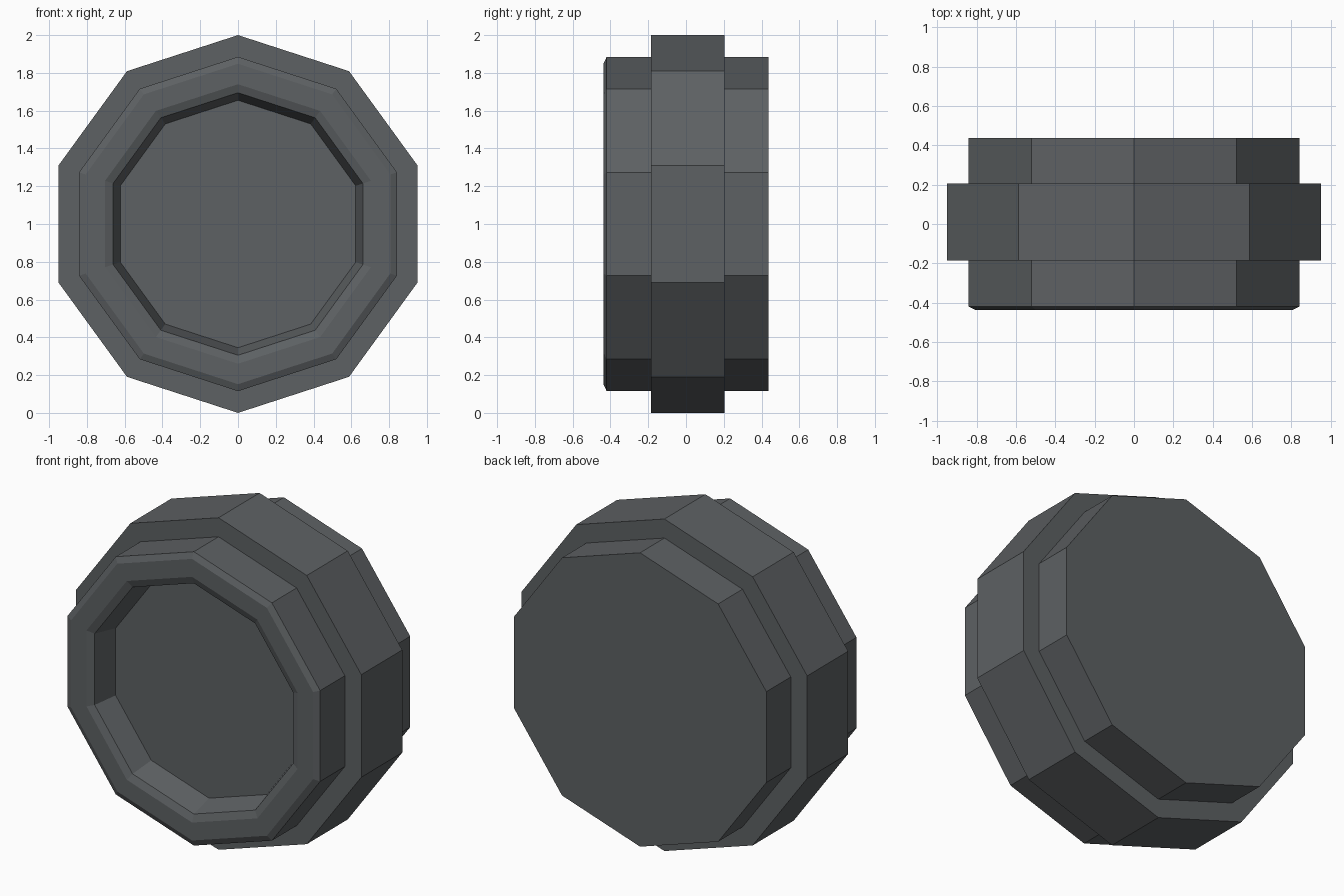
import bpy
import bmesh
import math

SIDES = 10
CENTRE_Z = 1.0

default_cube = bpy.data.objects.get("Cube")
if default_cube:
    bpy.data.objects.remove(default_cube, do_unlink=True)

grey = bpy.data.materials.new("dark grey")
grey.use_nodes = True
colour = (0.11, 0.119, 0.125, 1)
grey.diffuse_color = colour
grey.node_tree.nodes["Principled BSDF"].inputs["Base Color"].default_value = colour


def turned_part(name, profile, closed):
    """Sweep (radius, y) points round the y axis; cap both ends unless closed."""
    bm = bmesh.new()
    rings = []
    for radius, y in profile:
        ring = []
        for i in range(SIDES):
            a = 2 * math.pi * i / SIDES
            ring.append(bm.verts.new((radius * math.sin(a), y, CENTRE_Z + radius * math.cos(a))))
        rings.append(ring)
    pairs = list(zip(rings, rings[1:]))
    if closed:
        pairs.append((rings[-1], rings[0]))
    else:
        bm.faces.new(rings[0])
        bm.faces.new(rings[-1])
    for a, b in pairs:
        for i in range(SIDES):
            j = (i + 1) % SIDES
            bm.faces.new((a[i], a[j], b[j], b[i]))
    bmesh.ops.recalc_face_normals(bm, faces=bm.faces)
    mesh = bpy.data.meshes.new(name)
    bm.to_mesh(mesh)
    bm.free()
    mesh.materials.append(grey)
    obj = bpy.data.objects.new(name, mesh)
    bpy.context.collection.objects.link(obj)
    return obj


# Drum with a flat back, a bevelled front rim and a tapered recess
turned_part("drum", [
    (0.655, -0.275),
    (0.695, -0.42),
    (0.74, -0.437),
    (0.848, -0.437),
    (0.885, -0.42),
    (0.885, 0.437),
], closed=False)

# Wide band round the middle of the drum
turned_part("middle_band", [
    (0.88, -0.185),
    (1.0, -0.185),
    (1.0, 0.205),
    (0.88, 0.205),
], closed=True)
